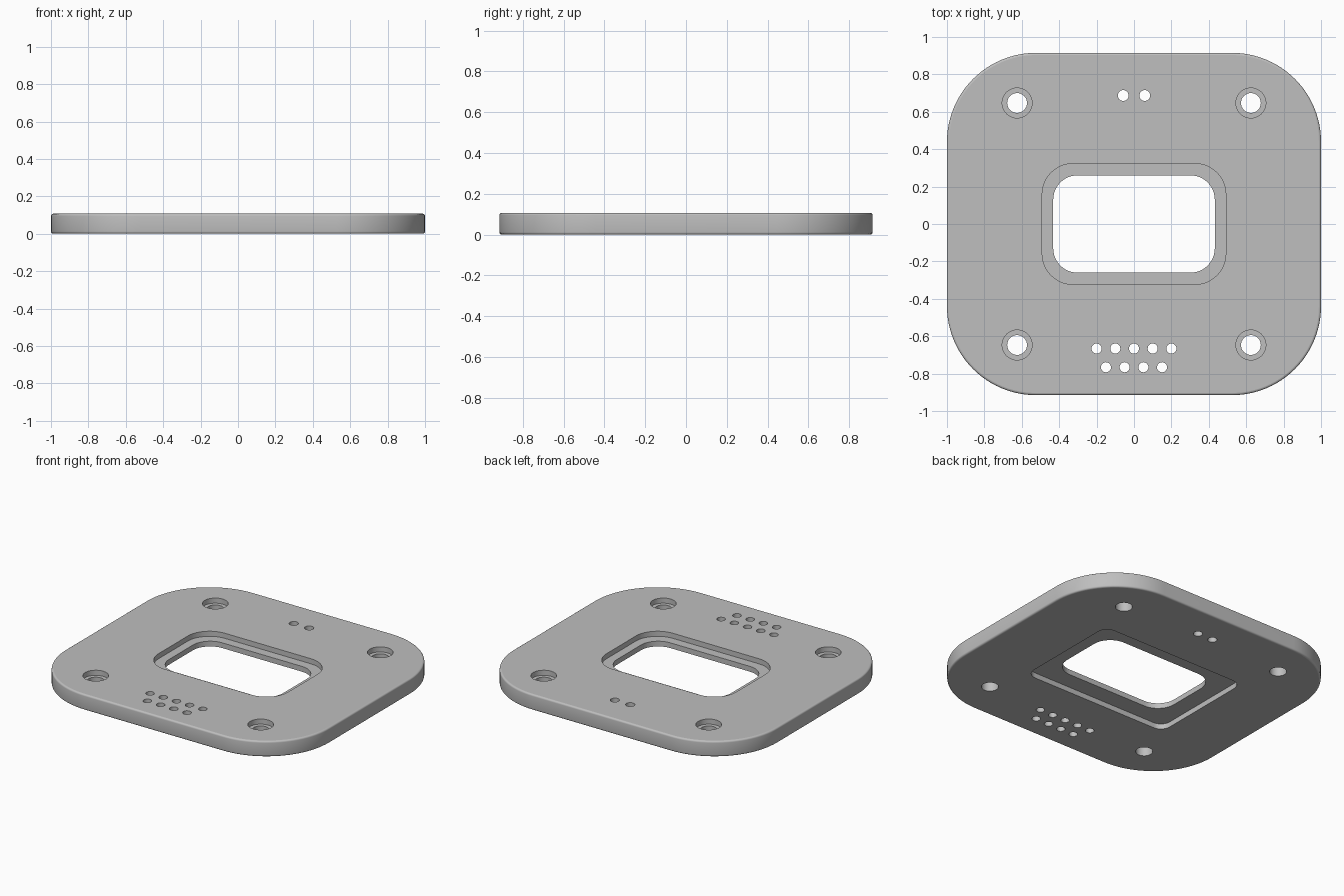
import bpy, bmesh
from math import sin, cos, pi, radians

if "Cube" in bpy.data.objects:
    bpy.data.objects.remove(bpy.data.objects["Cube"], do_unlink=True)

HEIGHT = 0.107
LEDGE_LOW, LEDGE_TOP = 0.036, 0.072   # the thin ledge around the window
OVER = 0.05                           # how far cutters reach past the plate

grey = bpy.data.materials.new("plain grey")
grey.use_nodes = True
colour = (0.52, 0.52, 0.52, 1)
grey.diffuse_color = colour
grey.node_tree.nodes["Principled BSDF"].inputs["Base Color"].default_value = colour


def rounded_rect(half_x, half_y, radius, steps):
    """Counter-clockwise outline of a rectangle with round corners."""
    points = []
    for i, (sx, sy) in enumerate([(1, 1), (-1, 1), (-1, -1), (1, -1)]):
        for k in range(steps + 1):
            a = (i + k / steps) * pi / 2
            points.append((sx * (half_x - radius) + radius * cos(a),
                           sy * (half_y - radius) + radius * sin(a)))
    return points


def circle(x, y, radius, sides=32):
    return [(x + radius * cos(2 * pi * k / sides), y + radius * sin(2 * pi * k / sides))
            for k in range(sides)]


def prism_object(name, outlines, low, high):
    """One object holding an upright prism for each outline."""
    bm = bmesh.new()
    for outline in outlines:
        rings = [[bm.verts.new((x, y, z)) for x, y in outline] for z in (low, high)]
        bm.faces.new(rings[0][::-1])
        bm.faces.new(rings[1])
        n = len(outline)
        for i in range(n):
            j = (i + 1) % n
            bm.faces.new((rings[0][i], rings[0][j], rings[1][j], rings[1][i]))
    mesh = bpy.data.meshes.new(name)
    bm.to_mesh(mesh)
    bm.free()
    obj = bpy.data.objects.new(name, mesh)
    bpy.context.collection.objects.link(obj)
    mesh.materials.append(grey)
    return obj


# Plate with softly rounded rims
plate = prism_object("mounting_plate", [rounded_rect(1, 0.915, 0.476, 24)], 0, HEIGHT)
bevel = plate.modifiers.new("rim", 'BEVEL')
bevel.width = 0.012
bevel.segments = 4
bevel.limit_method = 'ANGLE'
bevel.angle_limit = radians(60)

# Window, screw holes and small vent holes, all the way through
screws = [(sx * 0.625, sy * 0.647) for sx in (-1, 1) for sy in (-1, 1)]
through = [rounded_rect(0.432, 0.26, 0.13, 12)]
through += [circle(x, y, 0.053) for x, y in screws]
through += [circle(x, 0.687, 0.029, 24) for x in (-0.058, 0.058)]
through += [circle(0.1 * i, -0.666, 0.027, 24) for i in range(-2, 3)]
through += [circle(0.1 * i - 0.05, -0.766, 0.027, 24) for i in range(-1, 3)]

# Recess and screw-head seats on top, wider recess below
top_cuts = [rounded_rect(0.491, 0.323, 0.165, 12)]
top_cuts += [circle(x, y, 0.08, 40) for x, y in screws]
bottom_cuts = [rounded_rect(0.55, 0.382, 0.07, 8)]

cutters = [
    prism_object("through_cutter", through, -OVER, HEIGHT + OVER),
    prism_object("top_cutter", top_cuts, LEDGE_TOP, HEIGHT + OVER),
    prism_object("bottom_cutter", bottom_cuts, -OVER, LEDGE_LOW),
]
for cutter in cutters:
    cutter.hide_render = True
    cut = plate.modifiers.new(cutter.name, 'BOOLEAN')
    cut.operation = 'DIFFERENCE'
    cut.solver = 'EXACT'
    cut.object = cutter

# Bake the cuts and drop the cutters
bpy.context.view_layer.update()
graph = bpy.context.evaluated_depsgraph_get()
final = bpy.data.meshes.new_from_object(plate.evaluated_get(graph))
plate.modifiers.clear()
plate.data = final
final.name = "mounting_plate"
for cutter in cutters:
    bpy.data.objects.remove(cutter, do_unlink=True)

# Smooth walls, flat level faces
bpy.ops.object.select_all(action='DESELECT')
plate.select_set(True)
bpy.context.view_layer.objects.active = plate
bpy.ops.object.shade_smooth_by_angle(angle=radians(35))
for face in final.polygons:
    if abs(face.normal.z) > 0.999:
        face.use_smooth = False
